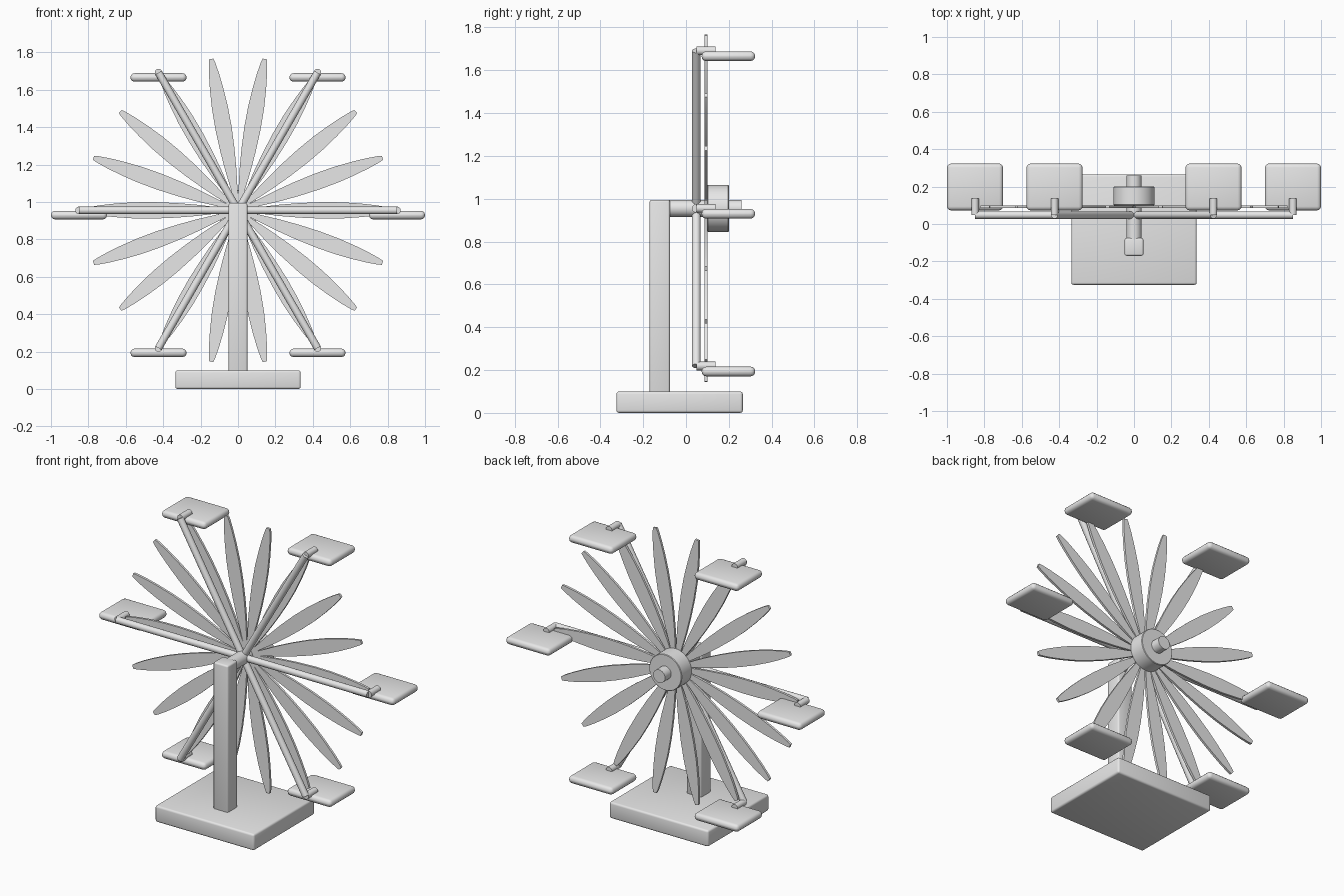
import bpy, math
from mathutils import Matrix, Vector

if "Cube" in bpy.data.objects:
    bpy.data.objects.remove(bpy.data.objects["Cube"])

HUB_Z = 0.955
ARM_R = 0.85

grey = bpy.data.materials.new("plain_grey")
grey.diffuse_color = (0.8, 0.8, 0.8, 1)
grey.use_nodes = True
grey.node_tree.nodes["Principled BSDF"].inputs["Base Color"].default_value = grey.diffuse_color


def finish(obj, name, bevel=0.0, segments=3):
    obj.name = name
    obj.data.materials.append(grey)
    if bevel:
        mod = obj.modifiers.new("rounded_edges", 'BEVEL')
        mod.width, mod.segments = bevel, segments
        bpy.context.view_layer.objects.active = obj
        bpy.ops.object.modifier_apply(modifier=mod.name)
    bpy.ops.object.select_all(action='DESELECT')
    obj.select_set(True)
    bpy.context.view_layer.objects.active = obj
    bpy.ops.object.shade_smooth_by_angle(angle=math.radians(35))
    return obj


def box(name, lo, hi, bevel):
    lo, hi = Vector(lo), Vector(hi)
    bpy.ops.mesh.primitive_cube_add(size=1)
    obj = bpy.context.object
    obj.data.transform(Matrix.Translation((lo + hi) / 2) @ Matrix.Diagonal((*(hi - lo), 1)))
    return finish(obj, name, bevel)


def rod(name, a, b, radius, bevel=0.0, sides=32):
    a, b = Vector(a), Vector(b)
    bpy.ops.mesh.primitive_cylinder_add(vertices=sides, radius=radius, depth=(b - a).length)
    obj = bpy.context.object
    turn = (b - a).to_track_quat('Z', 'Y').to_matrix().to_4x4()
    obj.data.transform(Matrix.Translation((a + b) / 2) @ turn)
    return finish(obj, name, bevel, 1)


# Stand
box("base", (-0.335, -0.325, 0), (0.335, 0.265, 0.1), 0.012)
box("post", (-0.05, -0.17, 0.09), (0.05, -0.075, 0.995), 0.01)

# Axle and rear hub
rod("axle", (0, -0.09, HUB_Z), (0, 0.26, HUB_Z), 0.04)
rod("hub", (0, 0.1, HUB_Z), (0, 0.2, HUB_Z), 0.11, 0.003, 48)

# Thin petals: (distance from hub, half width)
PROFILE = [(0.03, 0.008), (0.12, 0.018), (0.22, 0.03), (0.33, 0.039), (0.45, 0.044),
           (0.56, 0.043), (0.66, 0.036), (0.74, 0.027), (0.80, 0.017), (0.822, 0.011)]
outline = PROFILE + [(r, -w) for r, w in reversed(PROFILE)]
n = len(outline)
for i in range(18):
    verts = [(r, y, w) for y in (0.086, 0.1) for r, w in outline]
    faces = [tuple(range(n)), tuple(reversed(range(n, 2 * n)))]
    faces += [(k, k + n, (k + 1) % n + n, (k + 1) % n) for k in range(n)]
    mesh = bpy.data.meshes.new("petal")
    mesh.from_pydata(verts, [], faces)
    mesh.transform(Matrix.Translation((0, 0, HUB_Z)) @ Matrix.Rotation(math.radians(20 * i), 4, 'Y'))
    mesh.update()
    obj = bpy.data.objects.new("petal", mesh)
    bpy.context.collection.objects.link(obj)
    finish(obj, f"petal_{i + 1}")

# Spokes, each carrying a level platform on a short peg
for i in range(6):
    a = math.radians(60 * i)
    x, z = ARM_R * math.cos(a), HUB_Z + ARM_R * math.sin(a)
    rod(f"spoke_{i + 1}", (0, 0.048, HUB_Z), (x, 0.048, z), 0.02, 0, 20)
    rod(f"peg_{i + 1}", (x, 0.048, z), (x, 0.137, z), 0.02, 0, 20)
    box(f"platform_{i + 1}", (x - 0.15, 0.073, z - 0.048), (x + 0.15, 0.323, z - 0.003), 0.021)
